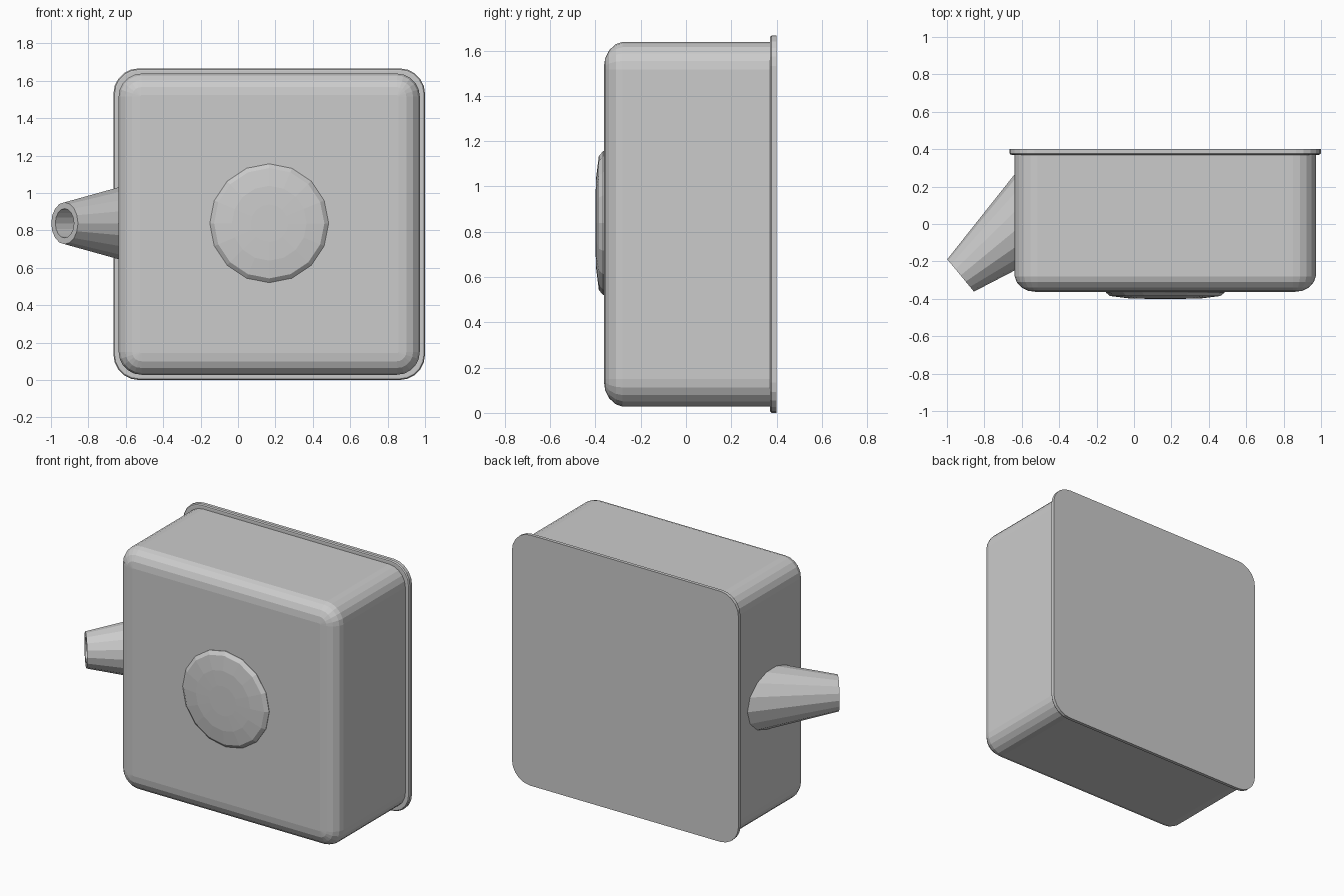
import bpy, bmesh
from math import sin, cos, pi, tan, radians
from mathutils import Vector, Matrix

if "Cube" in bpy.data.objects:
    bpy.data.objects.remove(bpy.data.objects["Cube"])

CX, CZ = 0.167, 0.833


def loft(name, loops, closed_caps=True):
    """Skin a stack of equal-length point loops and cap both ends."""
    bm = bmesh.new()
    rings = [[bm.verts.new(p) for p in loop] for loop in loops]
    n = len(rings[0])
    for a, b in zip(rings, rings[1:]):
        for i in range(n):
            j = (i + 1) % n
            bm.faces.new((a[i], a[j], b[j], b[i]))
    if closed_caps:
        bm.faces.new(rings[0][::-1])
        bm.faces.new(rings[-1])
    bmesh.ops.recalc_face_normals(bm, faces=bm.faces)
    mesh = bpy.data.meshes.new(name)
    bm.to_mesh(mesh)
    bm.free()
    ob = bpy.data.objects.new(name, mesh)
    bpy.context.collection.objects.link(ob)
    return ob


def rounded_square(half, radius, y, seg=5):
    pts = []
    for k, (sx, sz) in enumerate(((1, 1), (-1, 1), (-1, -1), (1, -1))):
        for i in range(seg + 1):
            a = (k + i / seg) * pi / 2
            pts.append((CX + sx * (half - radius) + radius * cos(a), y,
                        CZ + sz * (half - radius) + radius * sin(a)))
    return pts


def circle(r, h, mat, n=16):
    return [mat @ Vector((r * cos(2 * pi * i / n), r * sin(2 * pi * i / n), h))
            for i in range(n)]


# Housing with soft front edges
housing = [(0, 0.385), (0, -0.28), (0.010, -0.310), (0.036, -0.339),
           (0.072, -0.357), (0.115, -0.363)]
loft("housing", [rounded_square(0.805 - d, 0.122 - d, y) for d, y in housing])

# Back plate flange
flange = [(0, 0.40), (0, 0.378), (0.006, 0.371), (0.013, 0.370)]
loft("back_plate", [rounded_square(0.833 - d, 0.135 - d, y) for d, y in flange])

# Domed round button on the front
front = Matrix.Translation((CX, 0, CZ + 0.005)) @ Matrix.Rotation(pi / 2, 4, 'X')
dome = [(0.318, 0.34), (0.318, 0.366), (0.295, 0.385), (0.20, 0.397), (0.10, 0.40)]
loft("front_button", [circle(r, h, front) for r, h in dome])

# Tapered hollow spout, angled into the left side
axis = Vector((cos(radians(39.5)), sin(radians(39.5)), 0))
spout = Matrix.Translation((-0.927, -0.275, CZ + 0.005)) @ axis.to_track_quat('Z', 'Y').to_matrix().to_4x4()
taper = tan(radians(12.1))
profile = [(0.112 + 0.66 * taper, 0.66), (0.112, 0), (0.078, 0), (0.078, 0.25)]
loft("spout", [circle(r, h, spout) for r, h in profile])
